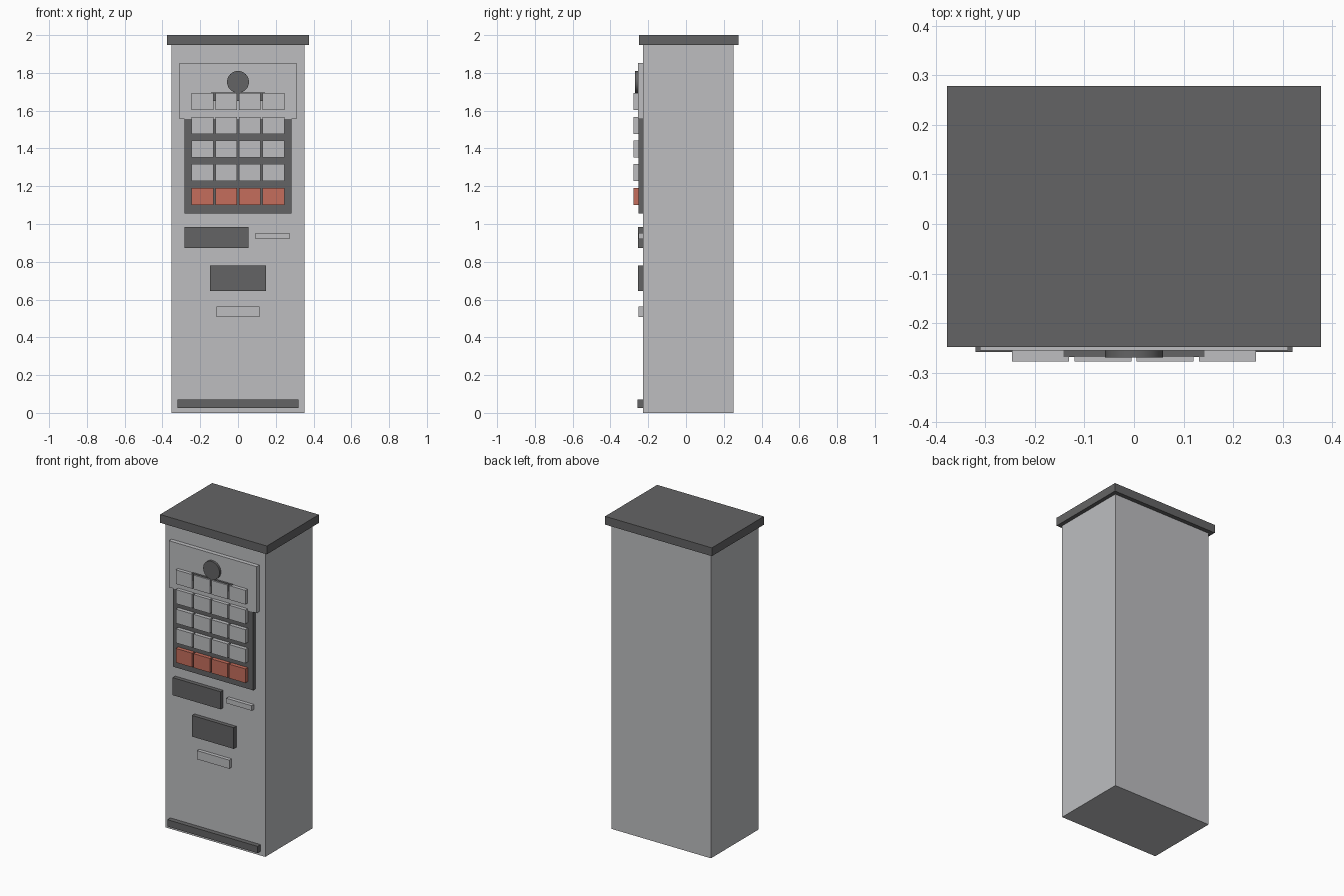
import bpy
import math

cube = bpy.data.objects.get("Cube")
if cube:
    bpy.data.objects.remove(cube, do_unlink=True)


def material(name, rgb):
    mat = bpy.data.materials.new(name)
    mat.use_nodes = True
    colour = (*rgb, 1)
    mat.diffuse_color = colour
    mat.node_tree.nodes["Principled BSDF"].inputs["Base Color"].default_value = colour
    return mat


GREY = material("light grey", (0.51, 0.515, 0.53))
DARK = material("dark grey", (0.127, 0.127, 0.13))
RED = material("brick red", (0.56, 0.155, 0.107))

FRONT = -0.2275  # cabinet front plane


def box(name, mat, x, y, z):
    """Box spanning the given (low, high) ranges."""
    spans = (x, y, z)
    bpy.ops.mesh.primitive_cube_add(size=1, location=[(a + b) / 2 for a, b in spans])
    obj = bpy.context.object
    obj.name = name
    obj.scale = [b - a for a, b in spans]
    bpy.ops.object.transform_apply(location=False, rotation=False, scale=True)
    obj.data.materials.append(mat)
    return obj


def plate(name, mat, x, z, face):
    """Box fixed to the cabinet front, reaching out to y = face."""
    return box(name, mat, x, (face, FRONT + 0.002), z)


# Cabinet and overhanging lid
box("cabinet", GREY, (-0.352, 0.352), (FRONT, 0.251), (0, 1.947))
box("lid", DARK, (-0.377, 0.377), (-0.2475, 0.278), (1.947, 2.0))

# Selection area
plate("button_panel", DARK, (-0.284, 0.284), (1.055, 1.6), -0.2525)
plate("header_panel", GREY, (-0.31, 0.31), (1.556, 1.853), -0.2545)

# Round badge and the narrow strip below it
bpy.ops.mesh.primitive_cylinder_add(vertices=32, radius=0.058, depth=0.016,
                                    location=(0, -0.261, 1.752),
                                    rotation=(math.pi / 2, 0, 0))
badge = bpy.context.object
badge.name = "round_badge"
badge.data.materials.append(DARK)
bpy.ops.object.shade_smooth_by_angle()
box("badge_strip", DARK, (-0.142, 0.142), (-0.268, -0.253), (1.65, 1.696))

# Grid of selection buttons, red bottom row
PITCH = 0.1255
for row in range(5):
    for col in range(4):
        x = (col - 1.5) * PITCH
        z = 1.146 + row * PITCH
        box(f"button_{row + 1}_{col + 1}", GREY if row else RED,
            (x - 0.0575, x + 0.0575), (-0.277, -0.252), (z - 0.045, z + 0.045))

# Payment and dispensing parts
plate("payment_panel", DARK, (-0.284, 0.055), (0.873, 0.985), -0.2535)
plate("coin_slot", GREY, (0.092, 0.272), (0.921, 0.953), -0.2505)
plate("dispensing_flap", DARK, (-0.147, 0.147), (0.645, 0.78), -0.2535)
plate("tray_lip", GREY, (-0.114, 0.114), (0.508, 0.563), -0.2505)

# Kick bar
plate("kick_bar", DARK, (-0.319, 0.319), (0.027, 0.07), -0.258)
